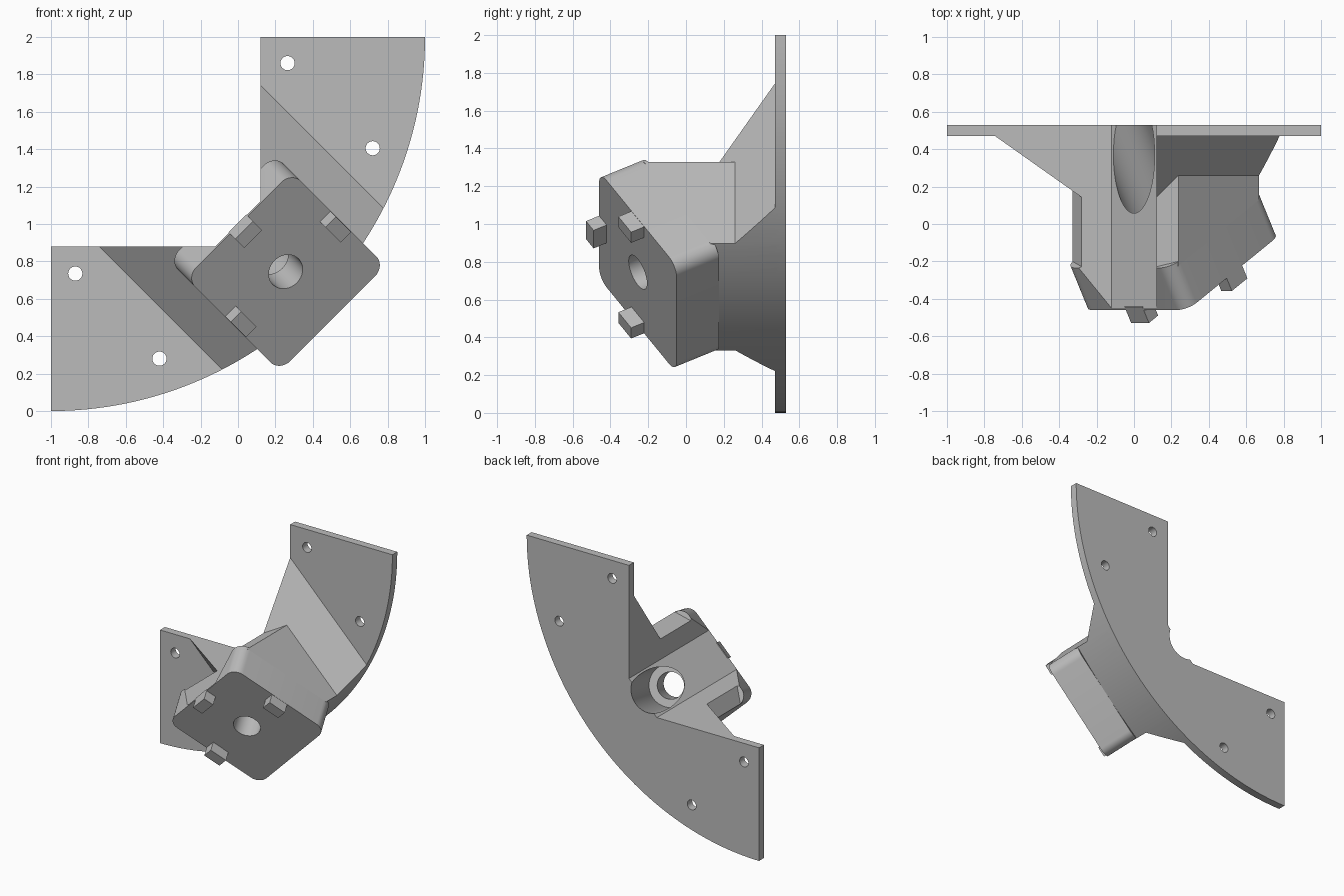
import bpy, bmesh
from math import sin, cos, pi, radians, sqrt
from mathutils import Matrix, Vector

if "Cube" in bpy.data.objects:
    bpy.data.objects.remove(bpy.data.objects["Cube"])

grey = bpy.data.materials.new("grey_plastic")
grey.use_nodes = True
grey.diffuse_color = (0.5, 0.5, 0.5, 1)
grey.node_tree.nodes["Principled BSDF"].inputs["Base Color"].default_value = (0.5, 0.5, 0.5, 1)


def frame(origin, a, b, c):
    """Matrix whose columns are the three axes and the origin."""
    m = Matrix((a, b, c)).transposed().to_4x4()
    m.translation = origin
    return m


# Arc frame: across the bracket, outward from the arc centre, backward
ACROSS = Vector((1, 0, 1)) / sqrt(2)
OUT = Vector((1, 0, -1)) / sqrt(2)
BACK = Vector((0, 1, 0))
ARC = frame(Vector((-1, 0, 2)), ACROSS, OUT, BACK)
# Front frame: xz plane, depth along y
FRONT = frame(Vector(), Vector((1, 0, 0)), Vector((0, 0, 1)), BACK)
# Tilted frame: centred on the sloping front face, depth going into the block
TILT = radians(30)
V = cos(TILT) * OUT + sin(TILT) * BACK
N = cos(TILT) * BACK - sin(TILT) * OUT
FACE = frame(ARC @ Vector((0, 1.775, -0.255)), ACROSS, V, N)


def prism(name, points, near, far, space):
    """Extrude an outline between two depths of a frame."""
    bm = bmesh.new()
    base = bm.faces.new([bm.verts.new((x, y, near)) for x, y in points])
    top = bmesh.ops.extrude_face_region(bm, geom=[base])["geom"]
    for v in top:
        if isinstance(v, bmesh.types.BMVert):
            v.co.z = far
    bm.transform(space)
    bmesh.ops.recalc_face_normals(bm, faces=bm.faces)
    mesh = bpy.data.meshes.new(name)
    bm.to_mesh(mesh)
    bm.free()
    mesh.materials.append(grey)
    obj = bpy.data.objects.new(name, mesh)
    bpy.context.collection.objects.link(obj)
    return obj


def arc(cx, cy, r, start, end, steps):
    angles = [radians(start + (end - start) * i / steps) for i in range(steps + 1)]
    return [(cx + r * cos(a), cy + r * sin(a)) for a in angles]


def circle(cx, cy, r, steps=48):
    return arc(cx, cy, r, 0, 360, steps)[:-1]


def rectangle(cx, cy, w, h):
    return [(cx + i * w / 2, cy + j * h / 2) for i, j in ((-1, -1), (1, -1), (1, 1), (-1, 1))]


def combine(obj, other, operation):
    """Apply a boolean and discard the second solid."""
    mod = obj.modifiers.new(operation, 'BOOLEAN')
    mod.operation, mod.solver, mod.object = operation, 'EXACT', other
    bpy.ops.object.select_all(action='DESELECT')
    bpy.context.view_layer.objects.active = obj
    obj.select_set(True)
    bpy.ops.object.modifier_apply(modifier=mod.name)
    bpy.data.objects.remove(other)


# Quarter-disc outline shared by the plate and the web
sector = [(0, 0)] + arc(0, 0, 2, 45, 135, 64)

# Web: straight core behind the block, widening at 45 degrees to the plate
core = prism("core", [(-0.4, 2.2), (-0.4, 1.35), (-0.28, 1.3), (0.28, 1.3), (0.4, 1.35), (0.4, 2.2)],
             -0.6, 0.5, ARC)
keep = prism("keep", rectangle(0, 0, 6, 6), 0.24, 3, FACE)
combine(core, keep, 'INTERSECT')
RAMP = frame(ARC.translation, ACROSS, BACK, -OUT)
ramp = prism("ramp", [(-0.64, 0.5), (-0.2, 0.06), (0.2, 0.06), (0.64, 0.5)], -2.3, -0.9, RAMP)
combine(core, ramp, 'UNION')
combine(core, prism("sector", sector, -1, 1, ARC), 'INTERSECT')

# Mounting plate
bracket = prism("bracket", sector, 0.47, 0.53, ARC)
combine(bracket, core, 'UNION')

# Tilted block with rounded corners
half, r = 0.41, 0.08
c = half - r
outline = []
for k, (i, j) in enumerate(((1, 1), (-1, 1), (-1, -1), (1, -1))):
    outline += arc(i * (c - 0.01), j * c, r, k * 90, k * 90 + 90, 10)
combine(bracket, prism("block", outline, 0, 0.26, FACE), 'UNION')

# Inner corner cut-out with a chamfer
notch = [(-0.12, 0.88), (0.12, 1.12), (0.12, 3), (-3, 3), (-3, 0.88)]
combine(bracket, prism("notch", notch, -2, 2, FRONT), 'DIFFERENCE')

# Stepped bore through the block, then the screw holes
combine(bracket, prism("shaft_bore", circle(0, 0, 0.097), -0.2, 0.5, FACE), 'DIFFERENCE')
combine(bracket, prism("wide_bore", circle(0, 0, 0.156), 0.22, 2, FACE), 'DIFFERENCE')
for x, z in ((0.265, 1.86), (0.72, 1.405), (-0.87, 0.735), (-0.42, 0.28)):
    combine(bracket, prism("screw_hole", circle(x, z, 0.038, 24), 0.3, 0.8, FRONT), 'DIFFERENCE')

bpy.ops.object.select_all(action='DESELECT')
bracket.select_set(True)
bpy.context.view_layer.objects.active = bracket
bpy.ops.object.shade_smooth_by_angle(angle=radians(25))

# Locating pegs on three edges of the sloping face
for name, u, v, w, h in (("upper_peg", 0, -0.37, 0.135, 0.08),
                         ("left_peg", 0.358, 0, 0.08, 0.135),
                         ("right_peg", -0.358, 0, 0.08, 0.135)):
    prism(name, rectangle(u, v, w, h), -0.08, 0.02, FACE)
